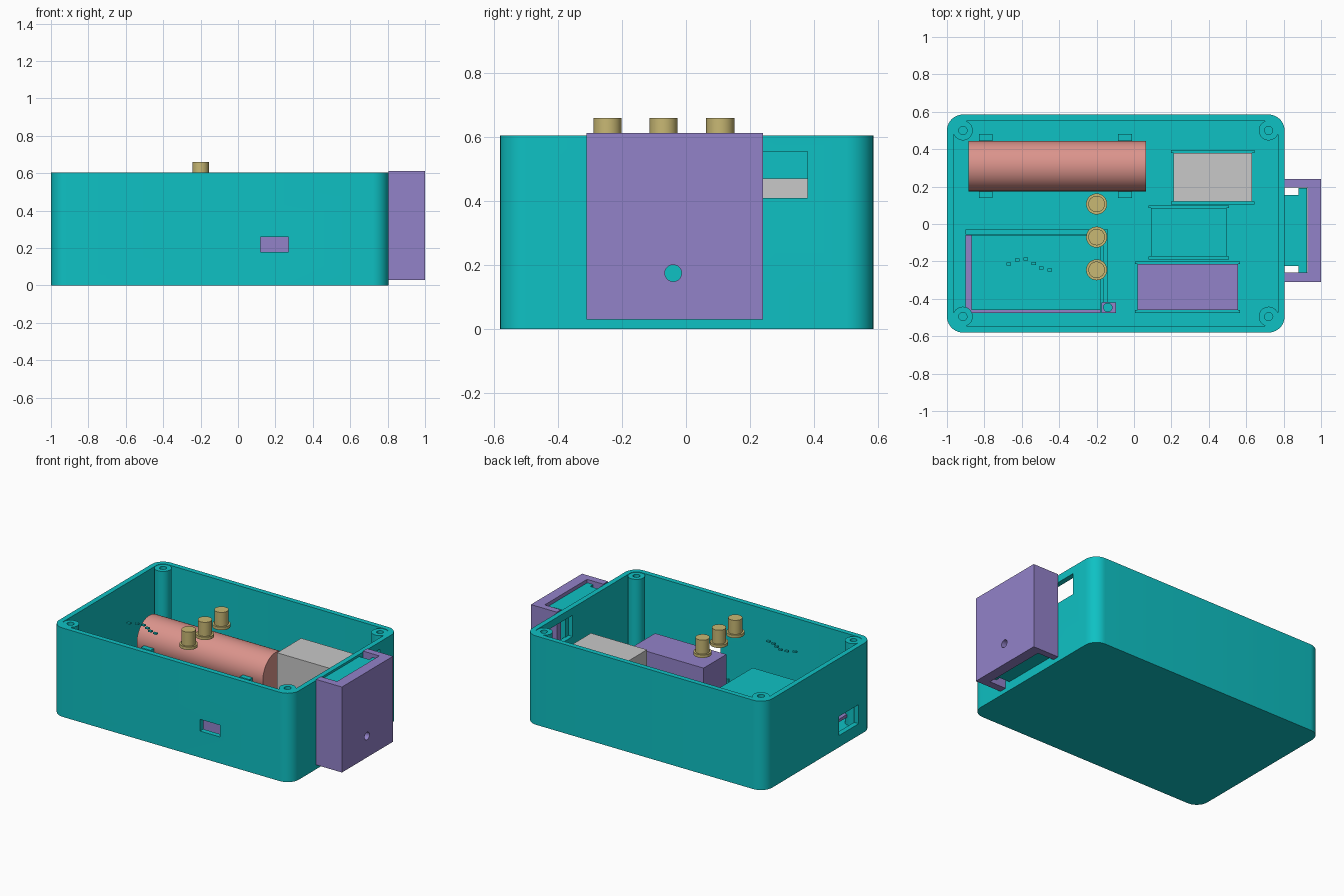
import bpy
import bmesh
import math

scene = bpy.context.scene
old = bpy.data.objects.get("Cube")
if old:
    bpy.data.objects.remove(old, do_unlink=True)


def material(name, rgb):
    m = bpy.data.materials.new(name)
    m.use_nodes = True
    m.diffuse_color = (*rgb, 1)
    m.node_tree.nodes["Principled BSDF"].inputs["Base Color"].default_value = (*rgb, 1)
    return m


TEAL = material("teal plastic", (0.0045, 0.533, 0.55))
PURPLE = material("purple plastic", (0.291, 0.223, 0.584))
SALMON = material("salmon wrap", (0.71, 0.295, 0.262))
SILVER = material("light grey", (0.58, 0.58, 0.58))
GOLD = material("brass", (0.578, 0.479, 0.175))


def finish(name, bm, mat):
    bmesh.ops.recalc_face_normals(bm, faces=bm.faces)
    mesh = bpy.data.meshes.new(name)
    bm.to_mesh(mesh)
    bm.free()
    mesh.materials.append(mat)
    ob = bpy.data.objects.new(name, mesh)
    scene.collection.objects.link(ob)
    return ob


def activate(ob):
    bpy.ops.object.select_all(action='DESELECT')
    ob.select_set(True)
    bpy.context.view_layer.objects.active = ob


def smooth(ob):
    activate(ob)
    bpy.ops.object.shade_smooth_by_angle(angle=math.radians(30))


def prism(name, points, z0, z1, mat):
    """Extrude a closed outline from z0 up to z1."""
    bm = bmesh.new()
    face = bm.faces.new([bm.verts.new((x, y, z0)) for x, y in points])
    top = bmesh.ops.extrude_face_region(bm, geom=[face])["geom"]
    for v in top:
        if isinstance(v, bmesh.types.BMVert):
            v.co.z = z1
    return finish(name, bm, mat)


def box(name, x, y, z, mat):
    outline = [(x[0], y[0]), (x[1], y[0]), (x[1], y[1]), (x[0], y[1])]
    return prism(name, outline, *z, mat)


def rounded(x, y, r, steps=10):
    """Outline of a rectangle with rounded corners."""
    pts = []
    corners = ((x[1], y[1], -1, -1), (x[0], y[1], 1, -1),
               (x[0], y[0], 1, 1), (x[1], y[0], -1, 1))
    for q, (cx, cy, sx, sy) in enumerate(corners):
        for i in range(steps + 1):
            a = math.pi / 2 * (q + i / steps)
            pts.append((cx + sx * r + r * math.cos(a), cy + sy * r + r * math.sin(a)))
    return pts


def circle(cx, cy, r, n=32):
    return [(cx + r * math.cos(2 * math.pi * i / n), cy + r * math.sin(2 * math.pi * i / n))
            for i in range(n)]


def rod_x(name, x, y, z, r, mat):
    """Cylinder lying along x."""
    ob = prism(name, circle(0, 0, r, 48), x[0], x[1], mat)
    for v in ob.data.vertices:
        a, b, c = v.co
        v.co = (c, y + a, z + b)
    return ob


def cut(ob, *cutters):
    for c in cutters:
        c.hide_render = True
        mod = ob.modifiers.new("cut", 'BOOLEAN')
        mod.operation = 'DIFFERENCE'
        mod.solver = 'EXACT'
        mod.object = c
        activate(ob)
        bpy.ops.object.modifier_apply(modifier=mod.name)
        bpy.data.objects.remove(c, do_unlink=True)


FLOOR = 0.04

# Open case with ports in three walls
case = prism("case", rounded((-1, 0.805), (-0.58, 0.585), 0.085), 0, 0.605, TEAL)
cut(case,
    prism("cavity", rounded((-0.965, 0.77), (-0.545, 0.55), 0.05), FLOOR, 0.8, TEAL),
    box("front_port", (0.12, 0.27), (-0.7, -0.5), (0.18, 0.26), TEAL),
    box("side_port", (0.7, 0.9), (0.12, 0.38), (0.41, 0.555), TEAL),
    box("end_port", (-1.1, -0.9), (-0.43, -0.22), (0.08, 0.21), TEAL))
smooth(case)

# Screw posts in the corners
for x in (-0.915, 0.72):
    for y in (-0.495, 0.5):
        post = prism("screw_post", circle(x, y, 0.053), FLOOR / 2, 0.602, TEAL)
        cut(post, prism("screw_hole", circle(x, y, 0.022, 20), 0.4, 0.8, TEAL))
        smooth(post)

# Battery and its two cradles
smooth(rod_x("battery", (-0.885, 0.065), 0.31, 0.225, 0.135, SALMON))
for x in (-0.793, -0.048):
    span = (x - 0.037, x + 0.037)
    box("cradle_base", span, (0.14, 0.48), (FLOOR, 0.1), TEAL)
    for y in (0.14, 0.446):
        box("cradle_arm", span, (y, y + 0.034), (FLOOR, 0.22), TEAL)

# Row of modules, each held between two low rails
modules = (("grey_module", (0.21, 0.632), (0.12, 0.38), 0.47, SILVER),
           ("teal_module", (0.09, 0.495), (-0.175, 0.085), 0.12, TEAL),
           ("purple_module", (0.018, 0.555), (-0.46, -0.215), 0.268, PURPLE))
for name, x, y, top, mat in modules:
    box(name, x, y, (FLOOR, top), mat)
    for edge in (y[0] - 0.015, y[1]):
        box("module_rail", (x[0] - 0.013, x[1] + 0.013), (edge, edge + 0.015), (FLOOR, 0.1), TEAL)

# Circuit board with a raised block and a frame around it
box("circuit_board", (-0.9, -0.18), (-0.475, -0.058), (0.09, 0.11), PURPLE)
box("board_block", (-0.87, -0.18), (-0.46, -0.058), (0.11, 0.23), TEAL)
box("board_frame_back", (-0.9, -0.14), (-0.055, -0.03), (FLOOR, 0.15), TEAL)
box("board_frame_side", (-0.165, -0.14), (-0.42, -0.055), (FLOOR, 0.15), TEAL)
box("board_tab", (-0.175, -0.095), (-0.475, -0.42), (FLOOR, 0.12), PURPLE)
smooth(prism("board_pin", circle(-0.14, -0.446, 0.025, 24), FLOOR, 0.13, TEAL))

# Three brass connectors above the board
for y in (0.107, -0.07, -0.245):
    smooth(prism("connector_flange", circle(-0.2, y, 0.056), 0.545, 0.565, GOLD))
    smooth(prism("connector_body", circle(-0.2, y, 0.044), 0.565, 0.66, GOLD))

# Arc of small indicator chips
for x, y in ((-0.67, -0.215), (-0.625, -0.193), (-0.58, -0.188),
             (-0.535, -0.21), (-0.495, -0.235), (-0.45, -0.245)):
    box("indicator_chip", (x - 0.012, x + 0.012), (y - 0.008, y + 0.008), (0.56, 0.57), TEAL)

# Slide rail on the side wall
rail = [(0.8, -0.225), (0.88, -0.225), (0.88, -0.258), (0.925, -0.258),
        (0.925, 0.193), (0.88, 0.193), (0.88, 0.155), (0.8, 0.155)]
prism("slide_rail", rail, 0.06, 0.59, TEAL)

# Bracket that wraps the rail
wrap = [(0.805, -0.31), (1, -0.31), (1, 0.24), (0.805, 0.24),
        (0.805, 0.195), (0.928, 0.195), (0.928, -0.26), (0.805, -0.26)]
bracket = prism("slide_bracket", wrap, 0.03, 0.612, PURPLE)
cut(bracket, rod_x("bracket_hole", (0.9, 1.1), -0.04, 0.175, 0.026, PURPLE))
smooth(bracket)
